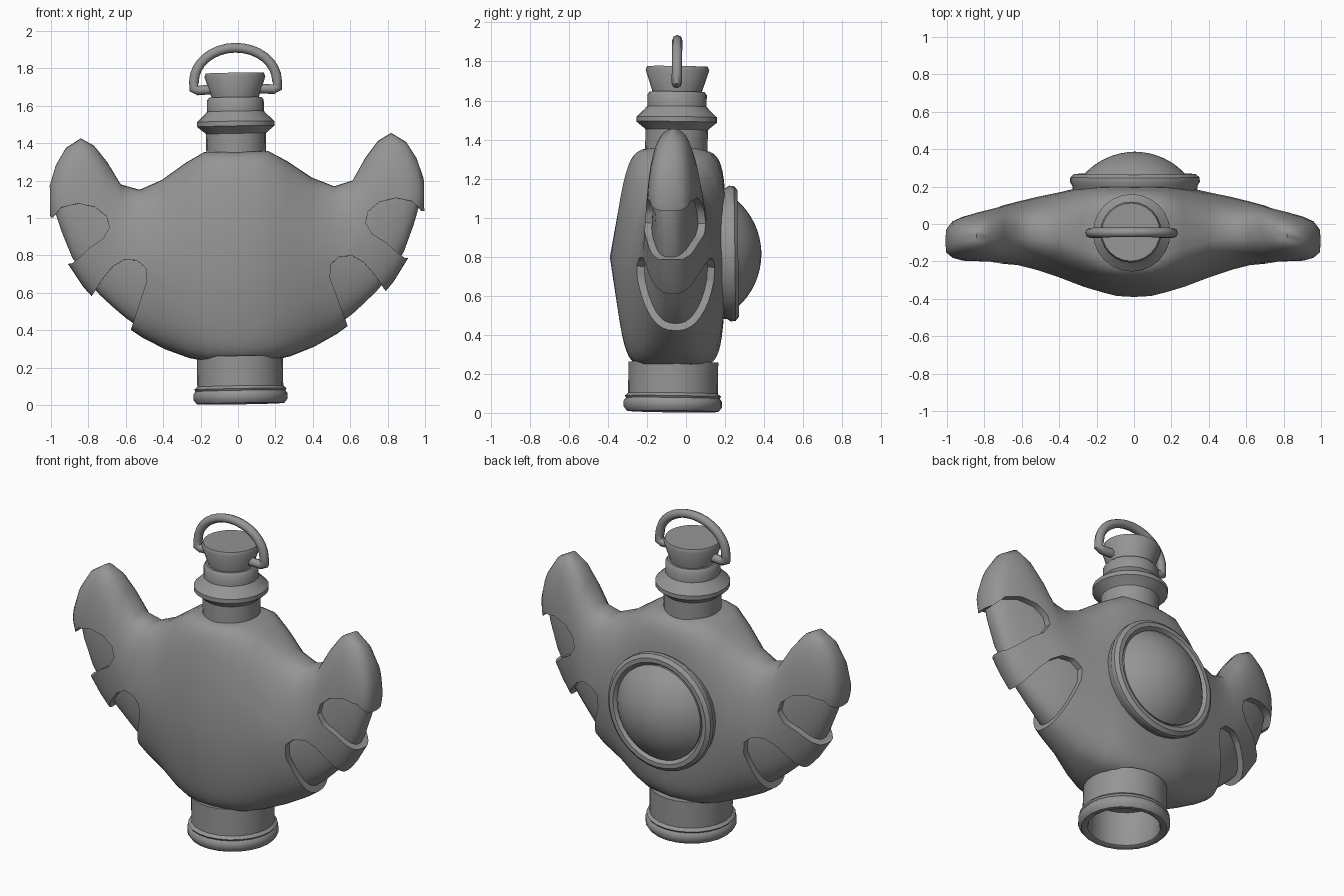
import bpy, bmesh, math
from mathutils import Matrix, Vector

if "Cube" in bpy.data.objects:
    bpy.data.objects.remove(bpy.data.objects["Cube"])

mat = bpy.data.materials.new("plain_grey")
mat.use_nodes = True
GREY = (0.3, 0.3, 0.3, 1)
mat.diffuse_color = GREY
mat.node_tree.nodes["Principled BSDF"].inputs["Base Color"].default_value = GREY

# The whole flask leans very slightly about its middle
PIVOT = Vector((0, -.06, .8))
LEAN = (Matrix.Translation(PIVOT) @ Matrix.Rotation(math.radians(-1), 4, "Y")
        @ Matrix.Rotation(math.radians(-.8), 4, "X") @ Matrix.Translation(-PIVOT))


def finish(name, bm, angle=40):
    bm.transform(LEAN)
    bmesh.ops.recalc_face_normals(bm, faces=bm.faces)
    mesh = bpy.data.meshes.new(name)
    bm.to_mesh(mesh)
    bm.free()
    obj = bpy.data.objects.new(name, mesh)
    bpy.context.collection.objects.link(obj)
    mesh.materials.append(mat)
    smooth(obj, angle)
    return obj


def smooth(obj, angle):
    bpy.ops.object.select_all(action="DESELECT")
    bpy.context.view_layer.objects.active = obj
    obj.select_set(True)
    bpy.ops.object.shade_smooth_by_angle(angle=math.radians(angle))


def skin(rings):
    """Bridge a list of equal closed rings of points and cap the ends."""
    bm = bmesh.new()
    loops = [[bm.verts.new(p) for p in ring] for ring in rings]
    n = len(loops[0])
    for a, b in zip(loops, loops[1:]):
        for i in range(n):
            j = (i + 1) % n
            bm.faces.new((a[i], a[j], b[j], b[i]))
    bm.faces.new(loops[0])
    bm.faces.new(loops[-1])
    return bm


def turned(name, profile, matrix, sides=24):
    """Revolve (radius, height) pairs about local z."""
    rings = [[matrix @ Vector((r * math.cos(math.tau * i / sides),
                               r * math.sin(math.tau * i / sides), h))
              for i in range(sides)] for r, h in profile]
    return finish(name, skin(rings))


# Flask body sections: x, top, bottom, front, back
SECTIONS = [
    (0, 1.35, .235, -.39, .215), (.09, 1.355, .235, -.385, .215),
    (.17, 1.355, .235, -.365, .213), (.27, 1.3, .255, -.335, .2),
    (.4, 1.21, .305, -.285, .17), (.52, 1.16, .37, -.245, .145),
    (.62, 1.19, .44, -.22, .12), (.69, 1.31, .5, -.215, .1),
    (.76, 1.4, .565, -.21, .08), (.83, 1.44, .645, -.205, .06),
    (.91, 1.39, .77, -.2, .035), (.965, 1.3, .91, -.185, .01),
    (1, 1.19, 1.02, -.155, -.035)]


def section(x, top, bottom, front, back, inset):
    middle = max(0, 1 - abs(x) / .6)
    n = 2.5 + 4.5 * max(0, 1 - abs(x) / .35)
    cy, hy = (front + back) / 2, (back - front) / 2 - inset
    cz, hz = (top + bottom) / 2, (top - bottom) / 2 - inset
    ring = []
    for i in range(40):
        a = math.tau * i / 40
        c, s = math.cos(a), math.sin(a)
        t = math.copysign(abs(s) ** (2 / n), s)
        w = math.copysign(abs(c) ** (2 / n), c)
        # The front face slopes back to a ridge at mid height
        taper = .1 + (.2 * middle if c < 0 else 0)
        ring.append((x * (1 - inset * .7), cy + hy * w * (1 - taper * abs(t)),
                     cz + hz * t))
    return ring


def flask(name, inset):
    full = [(-s[0], *s[1:]) for s in SECTIONS[:0:-1]] + SECTIONS
    return finish(name, skin([section(*s, inset) for s in full]), 55)


body = flask("flask_body", 0)
flask("inner_core", .035)

# Side openings cut through the outer shell
UPPER = [(1.2, 1.0), (.985, 1.02), (.94, 1.07), (.85, 1.09), (.76, 1.07),
         (.7, 1.02), (.685, .96), (.72, .9), (.79, .855), (.85, .8),
         (.89, .77), (1.2, .77)]
LOWER = [(.9, .55), (.79, .59), (.73, .68), (.67, .75), (.61, .785),
         (.54, .78), (.495, .74), (.49, .67), (.535, .54), (.58, .41),
         (.6, .3)]
for outline in (UPPER, LOWER):
    for side in (-1, 1):
        rings = [[(side * x, y, z) for x, z in outline] for y in (-.6, .6)]
        cutter = finish("opening_cutter", skin(rings))
        cutter.hide_render = True
        mod = body.modifiers.new("opening", "BOOLEAN")
        mod.operation, mod.solver, mod.object = "DIFFERENCE", "EXACT", cutter
        bpy.context.view_layer.objects.active = body
        bpy.ops.object.modifier_apply(modifier=mod.name)
        bpy.data.objects.remove(cutter)
smooth(body, 55)

# Neck, collar and stopper
axis = Matrix.Translation((0, -.057, 0))
turned("neck", [(.16, 1.25), (.16, 1.45), (.17, 1.46), (.207, 1.49),
                (.207, 1.515), (.165, 1.555), (.152, 1.57), (.152, 1.63),
                (.14, 1.645), (.1, 1.645)], axis)
turned("stopper", [(.125, 1.6), (.128, 1.65), (.163, 1.755), (.155, 1.775)],
       axis)

# Wire handle over the stopper
path = [(-.12, 1.69), (-.2, 1.685), (-.225, 1.695)]
path += [(-.222 * math.cos(math.pi * i / 16), 1.73 + .18 * math.sin(math.pi * i / 16))
         for i in range(17)]
path += [(-x, z) for x, z in path[2::-1]]
curve = bpy.data.curves.new("handle_path", "CURVE")
curve.dimensions = "3D"
curve.bevel_depth, curve.bevel_resolution = .026, 2
curve.use_fill_caps = True
spline = curve.splines.new("POLY")
spline.points.add(len(path) - 1)
for point, (x, z) in zip(spline.points, path):
    point.co = (x + .003, -.06, z, 1)
temp = bpy.data.objects.new("handle_path", curve)
bpy.context.collection.objects.link(temp)
bpy.context.view_layer.update()
bm = bmesh.new()
bm.from_mesh(temp.to_mesh())
bpy.data.objects.remove(temp)
finish("handle", bm, 50)

# Hollow foot with flanged lip
turned("foot", [(.2, .22), (.195, .03), (.2, .015), (.215, .006), (.235, .008),
                (.252, .03), (.252, .06), (.24, .075), (.247, .085),
                (.23, .1), (.23, .26)], axis)

# Domed lens and its ring on the back
lens_at = (Matrix.Translation((.005, .225, .82))
           @ Matrix.Rotation(math.radians(-88.5), 4, "X"))
arc = [math.radians(50 * (1 - i / 8)) for i in range(8)]
dome = [(.366 * math.sin(a), .03 + .366 * (math.cos(a) - math.cos(arc[0])))
        for a in arc]
turned("lens", [(.28, -.1)] + dome + [(.008, .161)], lens_at, 32)
turned("lens_ring", [(.325, -.12), (.335, -.02), (.348, 0), (.345, .025),
                     (.325, .042), (.3, .042), (.28, .02), (.275, -.1)],
       lens_at, 32)
